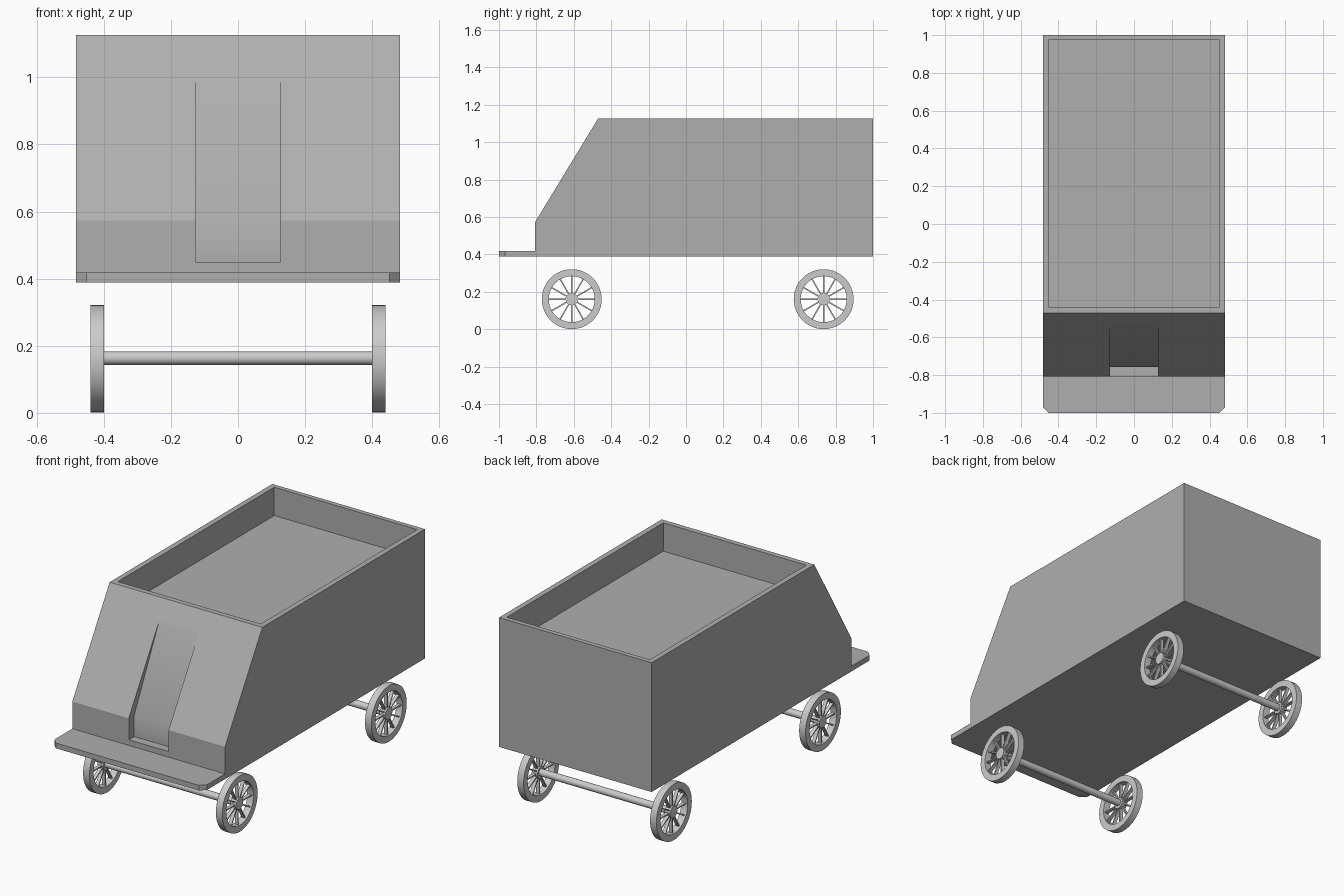
import bpy, bmesh, math
from mathutils import Matrix

if "Cube" in bpy.data.objects:
    bpy.data.objects.remove(bpy.data.objects["Cube"])

D = bpy.data


def finish(bm, name):
    bmesh.ops.recalc_face_normals(bm, faces=bm.faces)
    me = D.meshes.new(name)
    bm.to_mesh(me)
    bm.free()
    ob = D.objects.new(name, me)
    bpy.context.collection.objects.link(ob)
    return ob


def prism(profile, half):
    """Extrude a (y, z) profile between x = -half and x = +half."""
    bm = bmesh.new()
    face = bm.faces.new([bm.verts.new((-half, y, z)) for y, z in profile])
    out = bmesh.ops.extrude_face_region(bm, geom=[face])
    for v in out["geom"]:
        if isinstance(v, bmesh.types.BMVert):
            v.co.x = half
    return bm


def select(ob):
    bpy.ops.object.select_all(action='DESELECT')
    ob.select_set(True)
    bpy.context.view_layer.objects.active = ob


def smooth(ob, angle=35):
    select(ob)
    bpy.ops.object.shade_smooth_by_angle(angle=math.radians(angle))


def cut(ob, cutter):
    """Subtract the cutter, then remove it."""
    cutter.hide_render = True
    m = ob.modifiers.new("cut", 'BOOLEAN')
    m.operation = 'DIFFERENCE'
    m.solver = 'EXACT'
    m.object = cutter
    select(ob)
    bpy.ops.object.modifier_apply(modifier=m.name)
    D.objects.remove(cutter)


# Body: side profile with front ledge, ledge corners chamfered
bm = prism([(-1, .388), (1, .388), (1, 1.127), (-.47, 1.127),
            (-.807, .573), (-.807, .418), (-1, .418)], .483)
corners = [e for e in bm.edges
           if all(v.co.y < -.99 for v in e.verts)
           and abs(e.verts[0].co.x - e.verts[1].co.x) < .01]
bmesh.ops.bevel(bm, geom=corners, offset=.031, segments=1, affect='EDGES')
body = finish(bm, "wagon_body")

# Open tray in the top
cut(body, finish(prism([(-.44, .965), (.973, .965), (.973, 1.3), (-.44, 1.3)], .452),
                 "tray_cutter"))

# Tapering slot in the sloped front, meeting the slope at its top
cut(body, finish(prism([(-.9, .45), (-.758, .45), (-.758, .57),
                        (-.532, 1.025), (-.9, 1.025)], .126), "slot_cutter"))
smooth(body, 29)

# Darker grey paint on the body
paint = D.materials.new("dark_grey")
paint.diffuse_color = (.43, .43, .43, 1)
body.data.materials.clear()
body.data.materials.append(paint)

# Wheels and axles
R, RIM, HUB, WIDTH = .16, .123, .033, .04
TO_X = Matrix.Rotation(math.pi / 2, 4, 'Y')


def rod(bm, radius, length, x, segments=32):
    bmesh.ops.create_cone(bm, cap_ends=True, segments=segments, radius1=radius,
                          radius2=radius, depth=length,
                          matrix=Matrix.Translation((x, 0, 0)) @ TO_X)


def wheel(name, x, y):
    bm = bmesh.new()
    # Rim ring: rectangular section spun round the axle
    sec = [(-WIDTH / 2, RIM), (WIDTH / 2, RIM), (WIDTH / 2, R), (-WIDTH / 2, R)]
    vs = [bm.verts.new((a, 0, r)) for a, r in sec]
    es = [bm.edges.new((vs[i], vs[(i + 1) % 4])) for i in range(4)]
    bmesh.ops.spin(bm, geom=vs + es, cent=(0, 0, 0), axis=(1, 0, 0),
                   angle=math.tau, steps=48)
    bmesh.ops.remove_doubles(bm, verts=bm.verts, dist=1e-4)
    # Hub and spokes
    rod(bm, HUB, WIDTH * .9, 0, 24)
    mid, length = (RIM + HUB) / 2, RIM - HUB + .012
    for i in range(12):
        m = (Matrix.Rotation(math.tau * i / 12, 4, 'X') @ Matrix.Translation((0, 0, mid))
             @ Matrix.Diagonal((.02, .007, length, 1)))
        bmesh.ops.create_cube(bm, size=1, matrix=m)
    ob = finish(bm, name)
    ob.location = (x, y, R + .001)
    smooth(ob)


for end, y in (("front", -.611), ("rear", .736)):
    for side, x in (("left", -.42), ("right", .42)):
        wheel(f"{end}_{side}_wheel", x, y)
    bm = bmesh.new()
    rod(bm, .02, .81, 0)
    axle = finish(bm, f"{end}_axle")
    axle.location = (0, y, R + .003)
    smooth(axle)

for m in bpy.data.materials:
    if m.users and not m.is_grease_pencil:
        m.use_nodes = True
        m.node_tree.nodes["Principled BSDF"].inputs["Base Color"].default_value = m.diffuse_color
